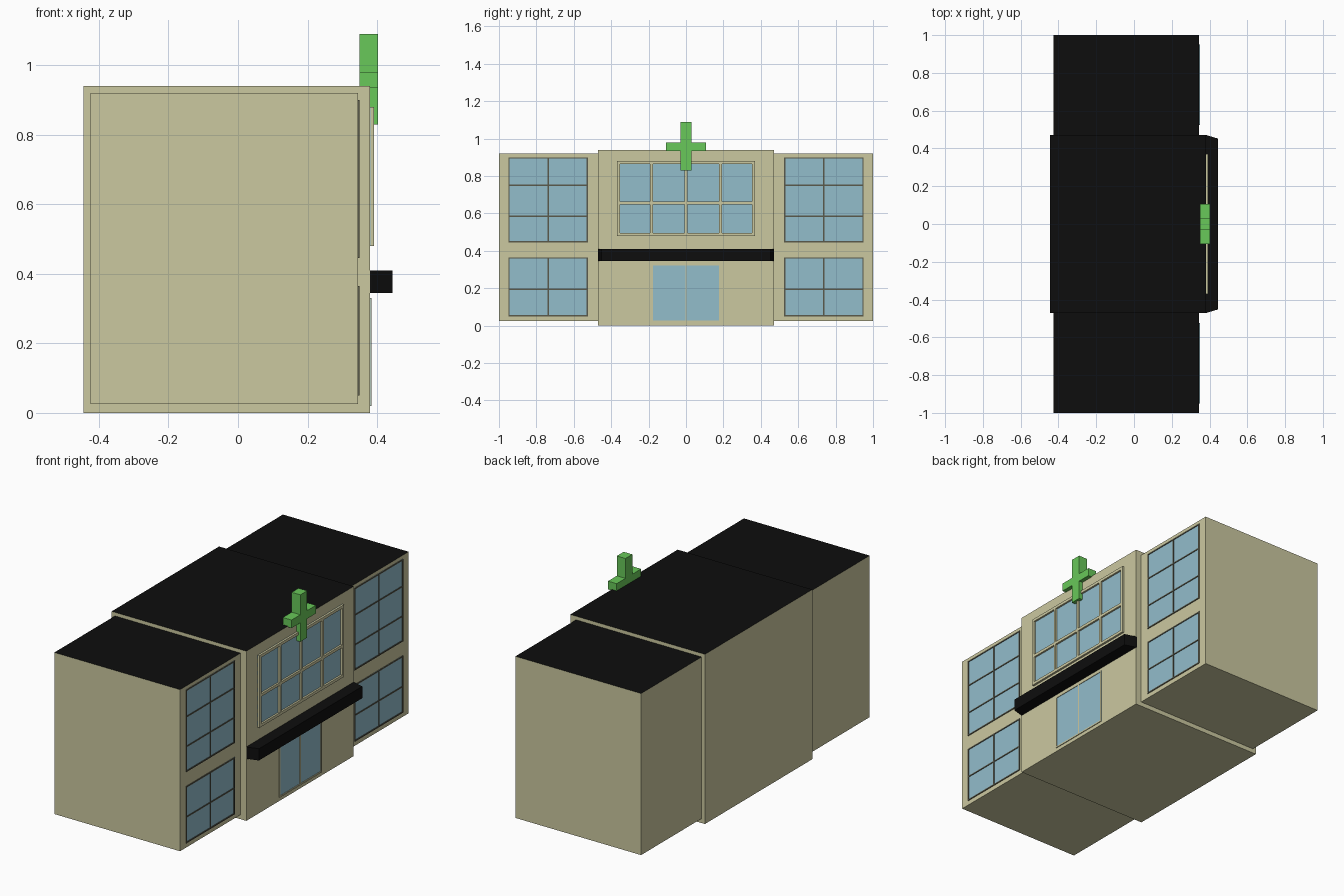
import bpy, bmesh

if "Cube" in bpy.data.objects:
    bpy.data.objects.remove(bpy.data.objects["Cube"])


def mat(name, r, g, b):
    m = bpy.data.materials.new(name)
    m.diffuse_color = (r, g, b, 1)
    m.use_nodes = True
    m.node_tree.nodes["Principled BSDF"].inputs["Base Color"].default_value = m.diffuse_color
    return m


WALL = mat("cream_wall", 0.60, 0.58, 0.35)
ROOF = mat("black_roof", 0.004, 0.004, 0.004)
GLASS = mat("blue_glass", 0.29, 0.51, 0.60)
BAR = mat("dark_bar", 0.10, 0.10, 0.07)
GREEN = mat("green_sign", 0.14, 0.58, 0.10)


def finish(name, bm, *mats):
    bmesh.ops.recalc_face_normals(bm, faces=bm.faces)
    me = bpy.data.meshes.new(name)
    bm.to_mesh(me)
    bm.free()
    for m in mats:
        me.materials.append(m)
    ob = bpy.data.objects.new(name, me)
    bpy.context.collection.objects.link(ob)
    return ob


def add_box(bm, x, y, z):
    vs = bmesh.ops.create_cube(bm, size=1)["verts"]
    for v in vs:
        for i, (lo, hi) in enumerate((x, y, z)):
            v.co[i] = lo if v.co[i] < 0 else hi


def prism(name, pts, offset, material):
    bm = bmesh.new()
    f = bm.faces.new([bm.verts.new(p) for p in pts])
    ext = bmesh.ops.extrude_face_region(bm, geom=[f])["geom"]
    bmesh.ops.translate(bm, vec=offset, verts=[v for v in ext if isinstance(v, bmesh.types.BMVert)])
    return finish(name, bm, material)


def block(name, x, y, z):
    # walled volume with a black flat roof
    bm = bmesh.new()
    add_box(bm, x, y, z)
    bm.normal_update()
    for f in bm.faces:
        f.material_index = int(f.normal.z > 0.5)
    finish(name, bm, WALL, ROOF)


def window(name, x, y, z, y_bars, z_bars, depth, w, material):
    # glass pane just proud of the wall, with a border and glazing bars
    bm = bmesh.new()
    add_box(bm, (x - 0.005, x + 0.001), y, z)
    finish(name + "_glass", bm, GLASS)
    bm = bmesh.new()
    xs = (x - 0.004, x + depth)
    for c in [y[0] + w / 2, y[1] - w / 2] + y_bars:
        add_box(bm, xs, (c - w / 2, c + w / 2), z)
    for c in [z[0] + w / 2, z[1] - w / 2] + z_bars:
        add_box(bm, xs, y, (c - w / 2, c + w / 2))
    finish(name + "_frame", bm, material)


# Main volumes and wing windows
block("central_block", (-0.445, 0.38), (-0.47, 0.47), (0, 0.94))
for side, s in (("left", -1), ("right", 1)):
    ys = tuple(sorted((s * 0.47, s * 1.0)))
    block(side + "_wing", (-0.425, 0.345), ys, (0.025, 0.92))
    ys = tuple(sorted((s * 0.525, s * 0.95)))
    window(side + "_upper_window", 0.345, ys, (0.445, 0.90),
           [s * 0.737], [0.585, 0.75], 0.004, 0.007, BAR)
    window(side + "_lower_window", 0.345, ys, (0.05, 0.365),
           [s * 0.737], [0.195], 0.004, 0.007, BAR)

# Central window and double door
window("central_window", 0.38, (-0.37, 0.37), (0.48, 0.88),
       [-0.185, 0, 0.185], [0.655], 0.011, 0.016, WALL)
window("double_door", 0.38, (-0.185, 0.185), (0.02, 0.33),
       [0], [], 0.004, 0.008, WALL)

# Awning with tapered ends
prism("awning", [(0.375, -0.47, 0.345), (0.385, -0.47, 0.345), (0.445, -0.452, 0.345),
                 (0.445, 0.452, 0.345), (0.385, 0.47, 0.345), (0.375, 0.47, 0.345)],
      (0, 0, 0.065), ROOF)

# Green cross sign
half = [(0.03, 0.83), (0.03, 0.935), (0.107, 0.935), (0.107, 0.98), (0.03, 0.98), (0.03, 1.09)]
outline = half + [(-y, z) for y, z in reversed(half)]
prism("cross_sign", [(0.35, y, z) for y, z in outline], (0.053, 0, 0), GREEN)
